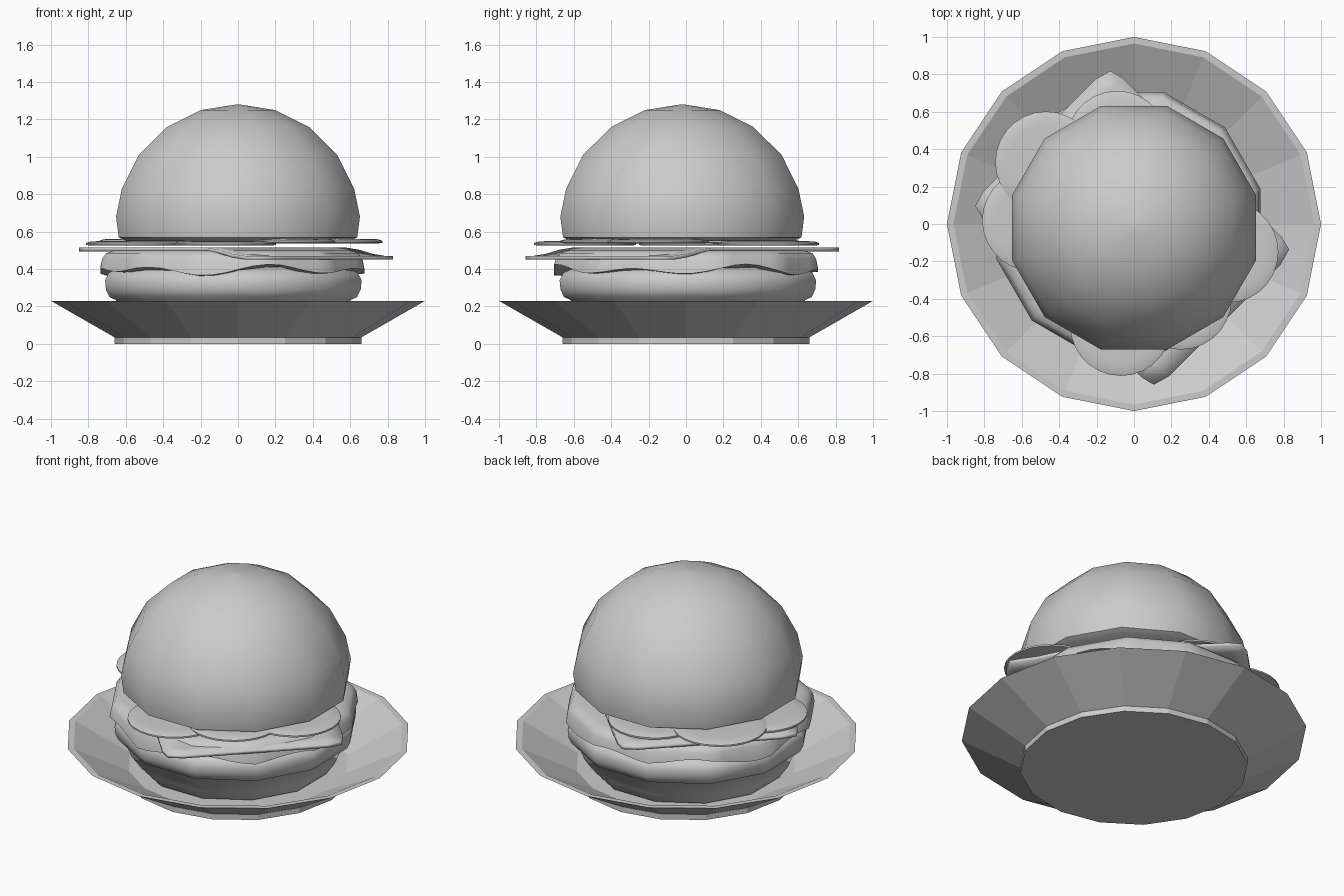
import bpy, bmesh, math
from mathutils import Matrix

cube = bpy.data.objects.get("Cube")
if cube:
    bpy.data.objects.remove(cube)

grey = bpy.data.materials.new("plain grey")
grey.use_nodes = True
COLOUR = (0.6, 0.6, 0.6, 1)
grey.diffuse_color = COLOUR
grey.node_tree.nodes["Principled BSDF"].inputs["Base Color"].default_value = COLOUR


def finish(name, bm, smooth=None):
    """Turn a bmesh into a coloured object, optionally smooth shaded."""
    bmesh.ops.recalc_face_normals(bm, faces=bm.faces)
    mesh = bpy.data.meshes.new(name)
    bm.to_mesh(mesh)
    bm.free()
    mesh.materials.append(grey)
    ob = bpy.data.objects.new(name, mesh)
    bpy.context.collection.objects.link(ob)
    if smooth:
        bpy.ops.object.select_all(action='DESELECT')
        ob.select_set(True)
        bpy.context.view_layer.objects.active = ob
        bpy.ops.object.shade_smooth_by_angle(angle=math.radians(smooth))
    return ob


def lathe(profile, sides, centre=(0, 0), turn=0.0, split=1, wave=None):
    """Revolve (radius, z) points, bottom to top, into a closed polygonal solid."""
    bm = bmesh.new()
    rings = []
    step = math.tau / sides
    for i, (r, z) in enumerate(profile):
        ring = []
        for k in range(sides * split):
            a = k * step / split
            off = (a % step) - step / 2
            rad = r * math.cos(step / 2) / math.cos(off)
            lift = wave(a) if wave and i in (0, 1) else 0
            ring.append(bm.verts.new((centre[0] + rad * math.cos(a + turn),
                                      centre[1] + rad * math.sin(a + turn), z + lift)))
        rings.append(ring)
    for low, high in zip(rings, rings[1:]):
        for k in range(len(low)):
            j = (k + 1) % len(low)
            bm.faces.new((low[k], low[j], high[j], high[k]))
    bm.faces.new(rings[0])
    bm.faces.new(rings[-1])
    return bm


# Faceted plate with a foot and a shallow bowl
finish("plate", lathe([(0.66, 0), (0.66, 0.035), (1, 0.23), (0.965, 0.23), (0.64, 0.06)], 16))

# Buns
turn = math.pi / 12
bottom = [(0.56, 0.07), (0.61, 0.14), (0.65, 0.235), (0.685, 0.25), (0.705, 0.29),
          (0.71, 0.34), (0.69, 0.38), (0.62, 0.41)]
finish("bottom_bun", lathe(bottom, 12, (-0.025, 0.01), turn), 45)

dome = [(0.62, 0.55), (0.66, 0.57), (0.675, 0.68), (0.643, 0.83), (0.55, 1.01),
        (0.393, 1.16), (0.207, 1.25), (0.01, 1.28)]
finish("top_bun", lathe(dome, 12, (0, -0.02), turn), 45)


# Patty with a wavy lower edge
def ripple(a):
    return 0.02 * math.sin(7 * a) + 0.012 * math.sin(4 * a + 1)


patty = [(0.66, 0.39), (0.73, 0.395), (0.72, 0.455), (0.70, 0.485), (0.65, 0.5)]
finish("patty", lathe(patty, 12, (-0.03, 0), turn, 5, ripple), 45)

# Cheese slice, hanging down along its front left edge
bm = bmesh.new()
bmesh.ops.create_grid(bm, x_segments=14, y_segments=10, size=1)
for v in bm.verts:
    if abs(v.co.x) > 0.99 and abs(v.co.y) > 0.99:
        v.co *= 0.965
    x, y = v.co.x * 0.7, v.co.y * 0.53
    t = min(max((x - 0.3) / 0.3, 0), 1)
    v.co = (x, y, 0.505 - 0.045 * t * t * (3 - 2 * t))
bmesh.ops.rotate(bm, verts=bm.verts, cent=(0, 0, 0), matrix=Matrix.Rotation(-math.pi / 4, 3, 'Z'))
bmesh.ops.translate(bm, verts=bm.verts, vec=(-0.01, -0.02, 0))
cheese = finish("cheese", bm, 40)
solid = cheese.modifiers.new("thickness", 'SOLIDIFY')
solid.thickness = 0.02
solid.offset = 0

# Overlapping vegetable slices around the top bun
SLICES = [(-0.54, 0.02), (-0.47, 0.33), (-0.09, 0.44), (0.5, -0.15), (-0.07, -0.54), (0.25, -0.4)]
for i, (x, y) in enumerate(SLICES):
    z = 0.525 + 0.012 * (i % 2)
    rim = [(0.25, z), (0.272, z + 0.004), (0.272, z + 0.014), (0.25, z + 0.022), (0.2, z + 0.025)]
    finish(f"vegetable_slice_{i + 1}", lathe(rim, 28, (x, y)), 50)
